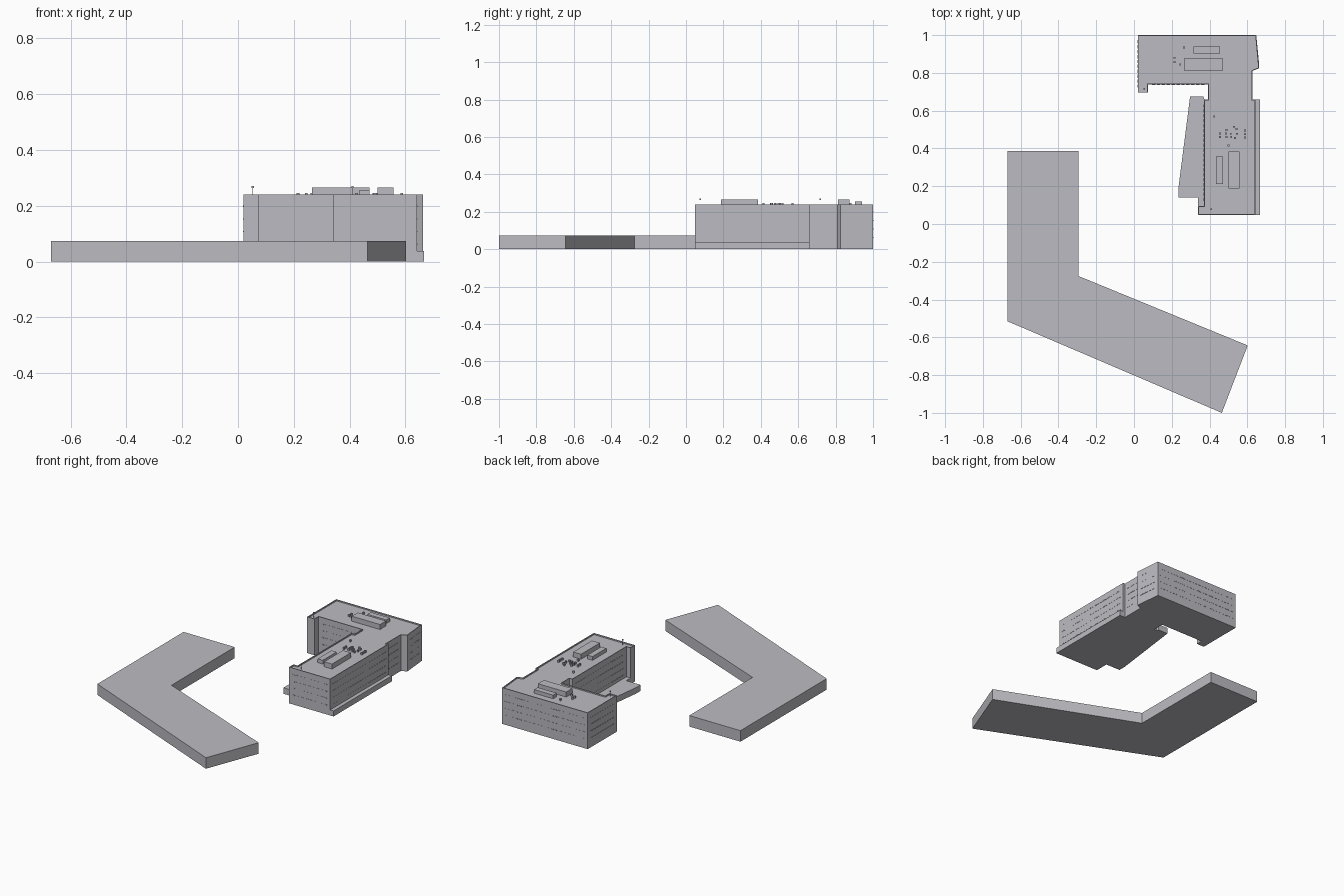
import bpy, bmesh
from mathutils import Vector

if "Cube" in bpy.data.objects:
    bpy.data.objects.remove(bpy.data.objects["Cube"])


def material(name, col):
    m = bpy.data.materials.new(name)
    m.diffuse_color = (*col, 1)
    m.use_nodes = True
    m.node_tree.nodes["Principled BSDF"].inputs["Base Color"].default_value = m.diffuse_color
    return m


GREY = material("pale_grey", (0.5, 0.5, 0.54))


def finish(name, bm):
    bmesh.ops.recalc_face_normals(bm, faces=bm.faces)
    me = bpy.data.meshes.new(name)
    bm.to_mesh(me)
    bm.free()
    me.materials.append(GREY)
    ob = bpy.data.objects.new(name, me)
    bpy.context.collection.objects.link(ob)
    return ob


def prism(name, pts, z0, z1, parapet=0):
    """Extrude a plan outline; optionally sink the roof behind a thin parapet."""
    bm = bmesh.new()
    low = [bm.verts.new((x, y, z0)) for x, y in pts]
    top = [bm.verts.new((x, y, z1)) for x, y in pts]
    n = len(pts)
    bm.faces.new(low[::-1])
    roof = bm.faces.new(top)
    for i in range(n):
        j = (i + 1) % n
        bm.faces.new((low[i], low[j], top[j], top[i]))
    if parapet:
        bmesh.ops.recalc_face_normals(bm, faces=bm.faces)
        bmesh.ops.inset_region(bm, faces=[roof], thickness=0.005, use_even_offset=True)
        ext = bmesh.ops.extrude_face_region(bm, geom=[roof])
        bmesh.ops.translate(bm, vec=(0, 0, -parapet),
                            verts=[v for v in ext["geom"] if isinstance(v, bmesh.types.BMVert)])
        if roof.is_valid:
            bm.faces.remove(roof)
    return finish(name, bm)


def box(name, x0, x1, y0, y1, z0, z1):
    return prism(name, [(x0, y0), (x1, y0), (x1, y1), (x0, y1)], z0, z1)


# Low angled neighbour building
prism("angled_low_building", [(-0.67, 0.387), (-0.67, -0.515), (0.465, -1.0), (0.602, -0.643),
                              (-0.295, -0.275), (-0.295, 0.387)], 0, 0.073)

# Main block, counter-clockwise plan
body = [(0.02, 1.0), (0.02, 0.695), (0.075, 0.695), (0.075, 0.738), (0.392, 0.738), (0.392, 0.66),
        (0.37, 0.66), (0.37, 0.095), (0.34, 0.095), (0.34, 0.048), (0.642, 0.048), (0.642, 0.66),
        (0.627, 0.66), (0.627, 0.81), (0.663, 0.825), (0.647, 1.0)]
ROOF = 0.232
prism("main_building", body, 0, 0.24, 0.24 - ROOF)

# Ground floor extensions
prism("west_podium", [(0.235, 0.19), (0.235, 0.14), (0.34, 0.14), (0.34, 0.095), (0.375, 0.095),
                      (0.375, 0.655), (0.367, 0.675), (0.297, 0.675)], 0, 0.04)
box("east_podium", 0.64, 0.667, 0.048, 0.66, 0, 0.037)

# Rows of slim windows on every long wall
bm = bmesh.new()
for i, p in enumerate(body):
    a, b = Vector(p), Vector(body[(i + 1) % len(body)])
    length = (b - a).length
    if length < 0.1:
        continue
    d = (b - a).normalized()
    nrm = Vector((d.y, -d.x)) * 0.0012
    count = int((length - 0.02) / 0.026)
    start = (length - count * 0.026) / 2
    for z in (0.06, 0.105, 0.15, 0.195):
        for k in range(count):
            s = a + d * (start + k * 0.026 + 0.004)
            e = s + d * 0.018
            v = [bm.verts.new((q.x, q.y, h)) for h in (z, z + 0.005)
                 for q in (s - nrm, e - nrm, e + nrm, s + nrm)]
            for f in ((3, 2, 1, 0), (4, 5, 6, 7), (0, 1, 5, 4), (1, 2, 6, 5), (2, 3, 7, 6), (3, 0, 4, 7)):
                bm.faces.new([v[t] for t in f])
finish("window_strips", bm)

# Rooftop plant rooms
for n, (x0, x1, y0, y1, z) in enumerate([(0.265, 0.472, 0.812, 0.875, 0.265),
                                         (0.315, 0.455, 0.903, 0.94, 0.256),
                                         (0.5, 0.558, 0.187, 0.384, 0.265),
                                         (0.435, 0.472, 0.213, 0.358, 0.257)]):
    box(f"plant_room_{n}", x0, x1, y0, y1, ROOF, z)

# Small roof vents
vents = [(0.265, 0.935), (0.215, 0.88), (0.215, 0.858), (0.245, 0.845), (0.425, 0.57), (0.5, 0.415),
         (0.455, 0.48), (0.455, 0.46), (0.487, 0.48), (0.49, 0.46), (0.49, 0.497), (0.512, 0.478),
         (0.515, 0.46), (0.53, 0.515), (0.543, 0.503), (0.545, 0.478), (0.535, 0.455),
         (0.587, 0.495), (0.587, 0.475), (0.587, 0.458)]
for n, (x, y) in enumerate(vents):
    box(f"roof_vent_{n}", x - 0.005, x + 0.005, y - 0.005, y + 0.005, ROOF, 0.246)

# Corner beacons on hair-thin poles
for n, (x, y) in enumerate([(0.053, 0.717), (0.41, 0.077)]):
    box(f"beacon_{n}", x - 0.004, x + 0.004, y - 0.004, y + 0.004, 0.264, 0.271)
    box(f"beacon_pole_{n}", x - 0.0005, x + 0.0005, y - 0.0005, y + 0.0005, ROOF, 0.265)
